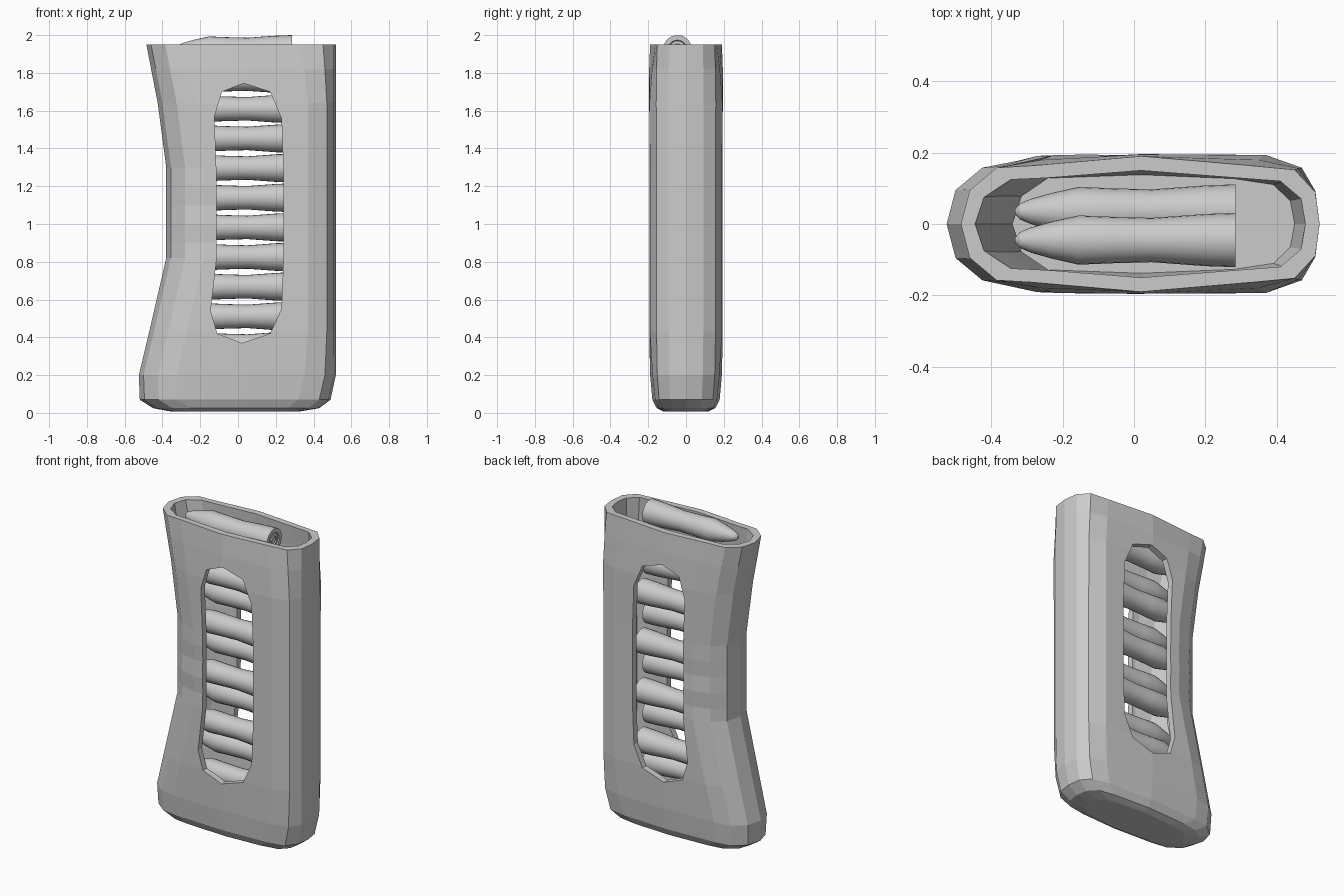
import bpy
import bmesh
from math import cos, sin, tau, radians

cube = bpy.data.objects.get("Cube")
if cube:
    bpy.data.objects.remove(cube, do_unlink=True)

grey = bpy.data.materials.new("plain grey")
grey.use_nodes = True
GREY = (0.6, 0.6, 0.6, 1)
grey.diffuse_color = GREY
grey.node_tree.nodes["Principled BSDF"].inputs["Base Color"].default_value = GREY


def finish(name, bm):
    bmesh.ops.recalc_face_normals(bm, faces=bm.faces)
    mesh = bpy.data.meshes.new(name)
    bm.to_mesh(mesh)
    bm.free()
    mesh.materials.append(grey)
    obj = bpy.data.objects.new(name, mesh)
    bpy.context.collection.objects.link(obj)
    return obj


def bridge(bm, a, b):
    for i in range(len(a)):
        j = (i + 1) % len(a)
        bm.faces.new((a[i], a[j], b[j], b[i]))


def section(bm, z, left, right, round_, width, ripple=0.0, inset=0.0):
    """Rounded cross-section; round_ pulls the shoulders in towards the middle."""
    w = width - inset
    l, r = left + inset, right - inset
    half = [(r, 0), (r - 0.012, 0.47 * w), (r - 0.05 - 0.02 * round_, 0.8 * w),
            (r - 0.15 - 0.04 * round_, (0.98 - 0.12 * round_) * w),
            (0.02, w),
            (l + 0.2, (0.98 - 0.12 * round_) * w - ripple),
            (l + 0.1, 0.83 * w - ripple), (l + 0.025, 0.5 * w), (l, 0)]
    pts = half + [(x, -y) for x, y in reversed(half[1:-1])]
    return [bm.verts.new((x, y, z)) for x, y in pts]


# Height, left edge, right edge, shoulder roundness, half width
levels = [(0.07, -0.52, 0.49, 0.5, 0.178), (0.2, -0.525, 0.518, 0.4, 0.19),
          (0.43, -0.47, 0.52, 0.0, 0.195), (0.82, -0.38, 0.52, 0.0, 0.195)]
levels += [(0.9 + 0.1 * i, -0.38, 0.52, 0.0, 0.195) for i in range(4)]
levels += [(1.3, -0.38, 0.52, 0.0, 0.195), (1.64, -0.425, 0.52, 0.0, 0.197),
           (1.82, -0.46, 0.52, 0.5, 0.195), (1.95, -0.485, 0.52, 1.0, 0.19)]

# Hollow case with a waisted front edge and a finger-grip ripple
bm = bmesh.new()
base = section(bm, 0.008, -0.36, 0.33, 0.5, 0.12)
curve = section(bm, 0.025, -0.45, 0.43, 0.5, 0.155)
outer, inner = [base, curve], []
for i, (z, l, r, k, w) in enumerate(levels):
    ripple = 0.006 if 4 <= i <= 7 and i % 2 == 0 else 0.0
    outer.append(section(bm, z, l, r, k, w, ripple))
    inner.append(section(bm, z, l, r, k, w, 0.0, 0.04))
bm.faces.new(base)
bm.faces.new(inner[0])
for stack in (outer, inner):
    for a, b in zip(stack, stack[1:]):
        bridge(bm, a, b)
bridge(bm, outer[-1], inner[-1])
case = finish("case", bm)

# Long viewing window cut through both sides
window = [(0.03, 1.745), (0.17, 1.7), (0.23, 1.56), (0.24, 1.3), (0.24, 0.8),
          (0.23, 0.55), (0.17, 0.42), (0.02, 0.37), (-0.11, 0.42),
          (-0.145, 0.54), (-0.115, 0.8), (-0.115, 1.3), (-0.125, 1.57), (-0.085, 1.7)]
bm = bmesh.new()
rings = [[bm.verts.new((x, y, z)) for x, z in window] for y in (-0.4, 0.4)]
bridge(bm, *rings)
for ring in rings:
    bm.faces.new(ring)
cutter = finish("window_cutter", bm)
cutter.hide_render = True
cutter.hide_viewport = True
cut = case.modifiers.new("window", 'BOOLEAN')
cut.operation = 'DIFFERENCE'
cut.solver = 'EXACT'
cut.object = cutter
bpy.context.view_layer.objects.active = case
bpy.ops.object.modifier_apply(modifier=cut.name)
bpy.data.objects.remove(cutter, do_unlink=True)

# Cartridge turned around the x axis, from primer to tip
profile = [(0.279, 0.022), (0.285, 0.026), (0.279, 0.03), (0.279, 0.045), (0.285, 0.05),
           (0.285, 0.076), (0.2, 0.073), (0.05, 0.062), (-0.06, 0.065), (-0.155, 0.069),
           (-0.23, 0.052), (-0.29, 0.035), (-0.32, 0.022), (-0.333, 0.007)]
SIDES = 24
bm = bmesh.new()
rings = [[bm.verts.new((x, r * cos(tau * i / SIDES), r * sin(tau * i / SIDES)))
          for i in range(SIDES)] for x, r in profile]
for a, b in zip(rings, rings[1:]):
    bridge(bm, a, b)
bm.faces.new(rings[0])
bm.faces.new(rings[-1])
cartridge = finish("cartridge", bm)
bpy.ops.object.select_all(action='DESELECT')
cartridge.select_set(True)
bpy.context.view_layer.objects.active = cartridge
bpy.ops.object.shade_smooth_by_angle(angle=radians(25))

# Staggered double column of cartridges
for n in range(12):
    item = cartridge if n == 0 else cartridge.copy()
    if n:
        bpy.context.collection.objects.link(item)
    item.name = f"cartridge_{n + 1}"
    item.location = (0, -0.045 if n % 2 == 0 else 0.035, 1.924 - 0.157 * n)
